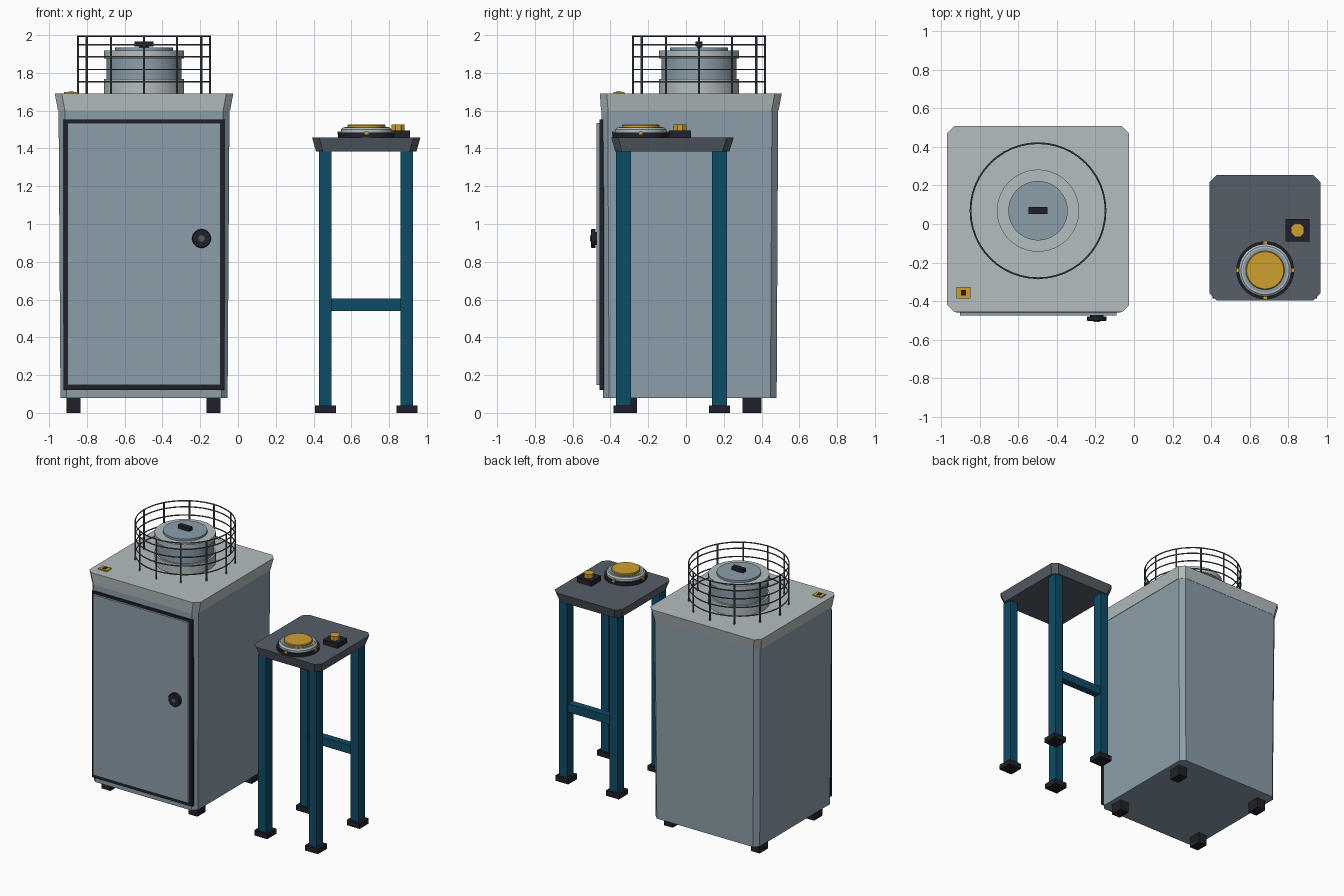
import bpy, bmesh, math
from mathutils import Matrix

if "Cube" in bpy.data.objects:
    bpy.data.objects.remove(bpy.data.objects["Cube"], do_unlink=True)


def material(name, hexcode):
    srgb = [int(hexcode[i:i + 2], 16) / 255 for i in (0, 2, 4)]
    color = [c / 12.92 if c < 0.04 else ((c + 0.055) / 1.055) ** 2.4 for c in srgb] + [1]
    mat = bpy.data.materials.new(name)
    mat.use_nodes = True
    mat.diffuse_color = color
    mat.node_tree.nodes["Principled BSDF"].inputs["Base Color"].default_value = color
    return mat


STEEL = material("blue grey steel", "8C9EAA")
PALE = material("pale grey", "B4BEC0")
DARK = material("near black", "20202B")
SLATE = material("slate grey", "565E67")
WIRE = material("cage grey", "535D64")
TEAL = material("teal paint", "0F4C66")
YELLOW = material("amber", "CFA030")


def finish(bm, name, mat, smooth=False):
    bmesh.ops.recalc_face_normals(bm, faces=bm.faces)
    mesh = bpy.data.meshes.new(name)
    bm.to_mesh(mesh)
    bm.free()
    mesh.materials.append(mat)
    obj = bpy.data.objects.new(name, mesh)
    bpy.context.collection.objects.link(obj)
    if smooth:
        bpy.ops.object.select_all(action="DESELECT")
        obj.select_set(True)
        bpy.context.view_layer.objects.active = obj
        bpy.ops.object.shade_smooth_by_angle(angle=math.radians(35))
    return obj


def loft(bm, loops):
    """Skin a stack of closed loops and cap both ends."""
    rings = [[bm.verts.new(p) for p in loop] for loop in loops]
    n = len(rings[0])
    for a, b in zip(rings, rings[1:]):
        for i in range(n):
            j = (i + 1) % n
            bm.faces.new((a[i], a[j], b[j], b[i]))
    bm.faces.new(rings[0][::-1])
    bm.faces.new(rings[-1])


def box(name, x, y, z, mat):
    """Box from (low, high) ranges."""
    bm = bmesh.new()
    loft(bm, [[(x[0], y[0], h), (x[1], y[0], h), (x[1], y[1], h), (x[0], y[1], h)] for h in z])
    return finish(bm, name, mat)


def chamfered(name, levels, cut, mat):
    """Tapered block with cut corners; levels are (z, x0, x1, y0, y1)."""
    loops = []
    for z, a, b, c, d in levels:
        loops.append([(a + cut, c, z), (b - cut, c, z), (b, c + cut, z), (b, d - cut, z),
                      (b - cut, d, z), (a + cut, d, z), (a, d - cut, z), (a, c + cut, z)])
    bm = bmesh.new()
    loft(bm, loops)
    return finish(bm, name, mat)


def lathe(name, cx, cy, profile, mat, sides=48, turn=None):
    """Round part; profile is (radius, z) from bottom to top."""
    bm = bmesh.new()
    steps = [2 * math.pi * (i + 0.5) / sides for i in range(sides)]
    loft(bm, [[(cx + r * math.cos(t), cy + r * math.sin(t), z) for t in steps]
              for r, z in profile])
    if turn:
        bmesh.ops.transform(bm, matrix=turn, verts=bm.verts)
    return finish(bm, name, mat, sides > 12)


def ring(name, cx, cy, z, major, minor, mat, sides=48, tube=6):
    bm = bmesh.new()
    grid = []
    for i in range(sides):
        t = 2 * math.pi * i / sides
        grid.append([])
        for k in range(tube):
            p = 2 * math.pi * k / tube
            r = major + minor * math.cos(p)
            grid[i].append(bm.verts.new((cx + r * math.cos(t), cy + r * math.sin(t),
                                         z + minor * math.sin(p))))
    for i in range(sides):
        a, b = grid[i], grid[(i + 1) % sides]
        for k in range(tube):
            m = (k + 1) % tube
            bm.faces.new((a[k], b[k], b[m], a[m]))
    return finish(bm, name, mat, True)


# Cabinet shell and flared cap
chamfered("cabinet_body", [(0.08, -0.94, -0.055, -0.44, 0.48),
                           (1.61, -0.95, -0.045, -0.447, 0.488)], 0.033, STEEL)
chamfered("cabinet_cap", [(1.6, -0.953, -0.042, -0.45, 0.49),
                          (1.69, -0.97, -0.025, -0.456, 0.507)], 0.037, PALE)
for side, x in (("right", -0.87), ("left", -0.13)):
    for end, y in (("front", -0.31), ("back", 0.35)):
        box(f"cabinet_foot_{end}_{side}", (x - 0.037, x + 0.037), (y - 0.05, y + 0.05),
            (0, 0.085), DARK)

# Door, seal and round latch
box("door_seal", (-0.923, -0.071), (-0.458, -0.435), (0.12, 1.553), DARK)
box("door_panel", (-0.902, -0.092), (-0.474, -0.45), (0.148, 1.535), STEEL)
to_front = Matrix.Translation((-0.193, -0.47, 0.923)) @ Matrix.Rotation(math.pi / 2, 4, "X")
lathe("latch_knob", 0, 0, [(0.035, 0), (0.035, 0.01), (0.05, 0.01), (0.05, 0.03), (0.045, 0.034)],
      DARK, 32, to_front)
lathe("latch_pin", 0, 0, [(0.016, 0.03), (0.016, 0.037)], SLATE, 24, to_front)

# Warning plate on the cap
box("cap_plate", (-0.92, -0.847), (-0.385, -0.326), (1.689, 1.698), YELLOW)
box("cap_plate_mark", (-0.896, -0.87), (-0.371, -0.341), (1.695, 1.701), DARK)

# Round hatch with flanges, lid and grip
HX, HY = -0.4975, 0.069
lathe("hatch_drum", HX, HY, [(0.2, 1.68), (0.2, 1.9)], STEEL)
lathe("hatch_lower_flange", HX, HY, [(0.213, 1.685), (0.213, 1.767)], PALE)
lathe("hatch_upper_flange", HX, HY, [(0.213, 1.877), (0.213, 1.918)], PALE)
lathe("hatch_lid", HX, HY, [(0.154, 1.91), (0.154, 1.934)], STEEL)
box("grip_stem", (HX - 0.026, HX + 0.026), (HY - 0.012, HY + 0.012), (1.93, 1.95), DARK)
box("grip_bar", (HX - 0.05, HX + 0.05), (HY - 0.018, HY + 0.018), (1.94, 1.966), DARK)

# Guard cage around the hatch
CAGE = 0.35
for i in range(12):
    t = math.pi * i / 6
    lathe(f"cage_post_{i + 1}", HX + CAGE * math.cos(t), HY + CAGE * math.sin(t),
          [(0.006, 1.685), (0.006, 1.998)], WIRE, 8)
for i, z in enumerate((1.752, 1.818, 1.885, 1.948, 1.995)):
    ring(f"cage_ring_{i + 1}", HX, HY, z, CAGE, 0.0045, WIRE)

# Control stand: top, legs, pads and back brace
chamfered("stand_top", [(1.385, 0.413, 0.945, -0.375, 0.23),
                        (1.458, 0.392, 0.966, -0.396, 0.253)], 0.037, SLATE)
for side, x in (("right", 0.463), ("left", 0.894)):
    for end, y in (("front", -0.33), ("back", 0.178)):
        box(f"stand_leg_{end}_{side}", (x - 0.033, x + 0.033), (y - 0.04, y + 0.04),
            (0.03, 1.39), TEAL)
        box(f"stand_pad_{end}_{side}", (x - 0.055, x + 0.055), (y - 0.055, y + 0.055),
            (0, 0.04), DARK)
box("stand_brace", (0.49, 0.865), (0.15, 0.206), (0.54, 0.605), TEAL)

# Large push button with four tabs
BX, BY = 0.68, -0.24
lathe("button_base", BX, BY, [(0.15, 1.455), (0.15, 1.484)], DARK)
lathe("button_collar", BX, BY, [(0.136, 1.48), (0.136, 1.5), (0.125, 1.51)], PALE)
lathe("button_inner_ring", BX, BY, [(0.116, 1.505), (0.116, 1.513)], STEEL)
lathe("button_cap", BX, BY, [(0.1, 1.505), (0.1, 1.522), (0.096, 1.527)], YELLOW)
for i in range(4):
    t = math.pi * i / 2
    x, y = BX + 0.142 * math.cos(t), BY + 0.142 * math.sin(t)
    box(f"button_tab_{i + 1}", (x - 0.01, x + 0.01), (y - 0.01, y + 0.01), (1.475, 1.491), YELLOW)

# Small octagonal switch on its box
box("switch_box", (0.785, 0.91), (-0.09, 0.026), (1.455, 1.495), DARK)
lathe("switch_knob", 0.848, -0.032, [(0.037, 1.49), (0.037, 1.527)], YELLOW, 8)
